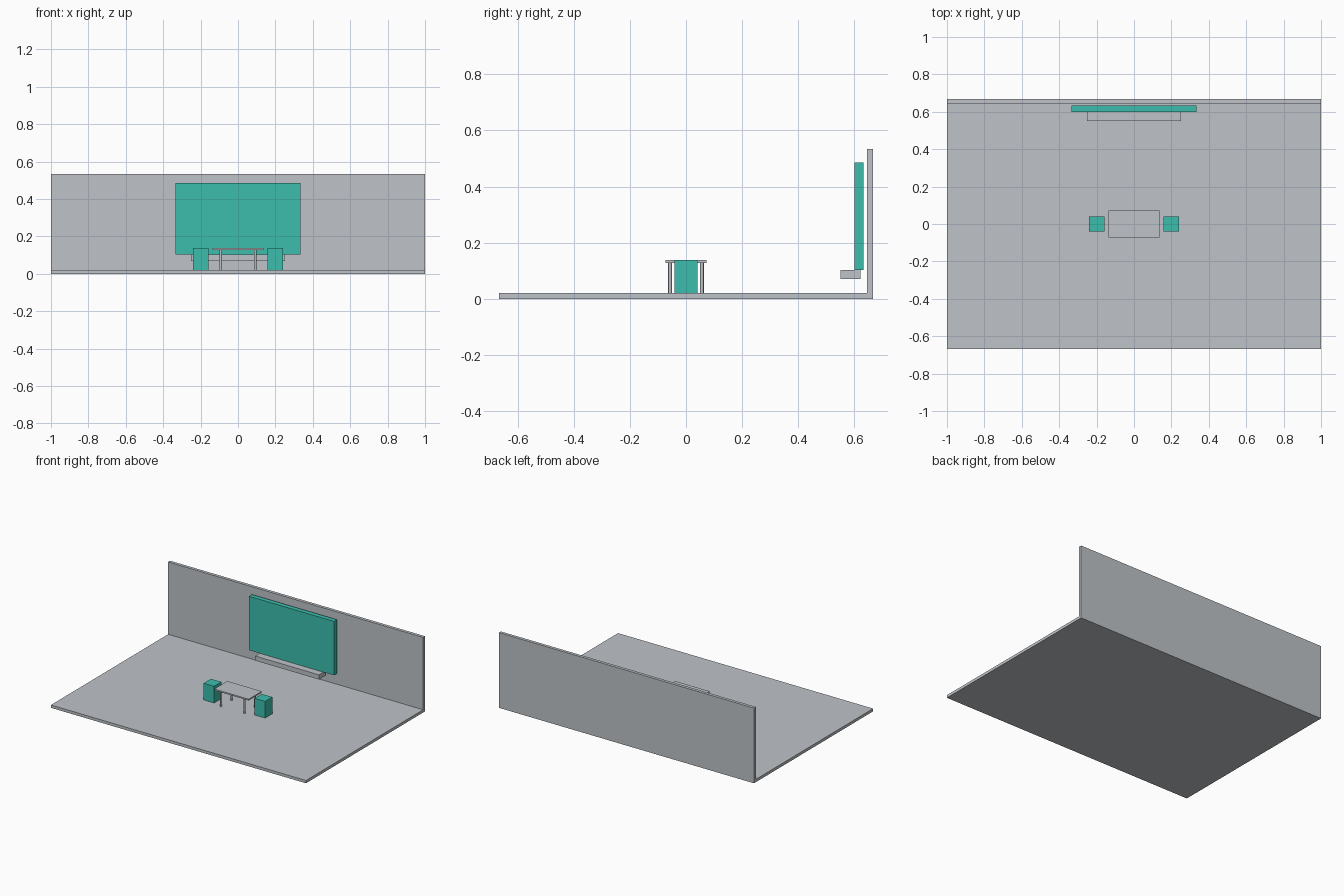
import bpy

if "Cube" in bpy.data.objects:
    bpy.data.objects.remove(bpy.data.objects["Cube"])


def lin(c):
    """sRGB byte value to linear."""
    c /= 255
    return c / 12.92 if c <= 0.04045 else ((c + 0.055) / 1.055) ** 2.4


def material(name, rgb):
    m = bpy.data.materials.new(name)
    m.diffuse_color = (*[lin(c) for c in rgb], 1)
    m.use_nodes = True
    m.node_tree.nodes["Principled BSDF"].inputs["Base Color"].default_value = m.diffuse_color
    return m


GREY = material("light grey", (191, 195, 200))
TEAL = material("teal", (60, 190, 174))


def box(name, x, y, z, mat):
    """Axis-aligned box from (min, max) ranges."""
    bpy.ops.mesh.primitive_cube_add(size=1, location=[sum(r) / 2 for r in (x, y, z)])
    ob = bpy.context.object
    ob.name = name
    ob.scale = [r[1] - r[0] for r in (x, y, z)]
    bpy.ops.object.transform_apply(location=False, rotation=False, scale=True)
    ob.data.materials.append(mat)
    return ob


# Room shell
box("floor", (-1, 1), (-0.667, 0.667), (0, 0.02), GREY)
box("back_wall", (-1, 1), (0.645, 0.667), (0.02, 0.533), GREY)

# Wall screen and the shelf under it
box("screen", (-0.333, 0.333), (0.60, 0.633), (0.103, 0.485), TEAL)
box("shelf", (-0.25, 0.25), (0.55, 0.622), (0.07, 0.103), GREY)

# Table
box("table_top", (-0.135, 0.135), (-0.073, 0.073), (0.128, 0.138), GREY)
for sx in (-1, 1):
    for sy in (-1, 1):
        bpy.ops.mesh.primitive_cylinder_add(
            vertices=16, radius=0.0065, depth=0.108,
            location=(sx * 0.092, sy * 0.057, 0.074))
        leg = bpy.context.object
        leg.name = "table_leg"
        leg.data.materials.append(GREY)
        bpy.ops.object.shade_smooth_by_angle()

# Block seats at both ends of the table
for sx in (-1, 1):
    box("seat", sorted((sx * 0.159, sx * 0.241)), (-0.041, 0.041), (0.02, 0.138), TEAL)
